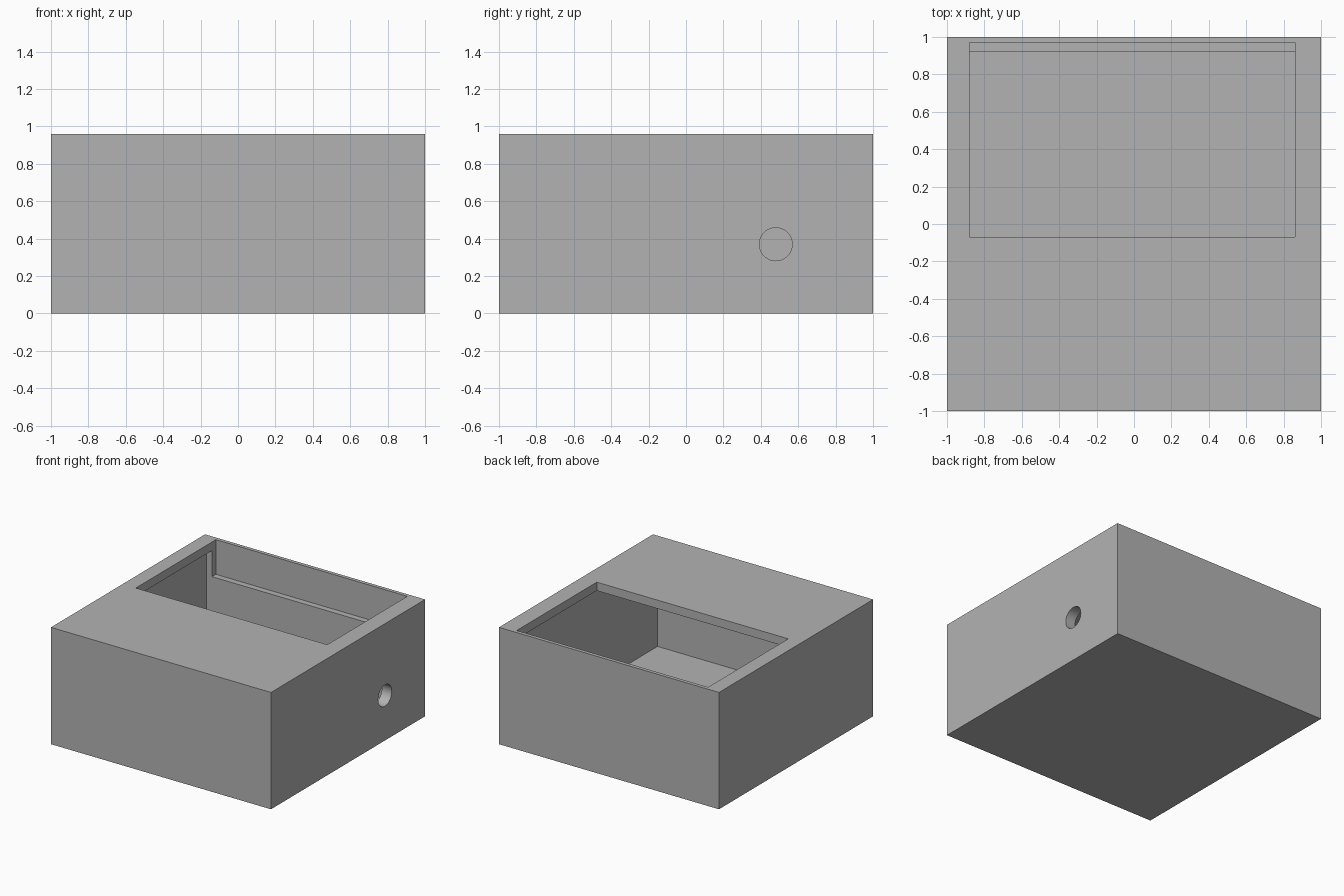
import bpy
from math import pi, radians

cube = bpy.data.objects.get("Cube")
if cube:
    bpy.data.objects.remove(cube, do_unlink=True)

GREY = (0.45, 0.45, 0.45, 1)
mat = bpy.data.materials.new("plain grey")
mat.use_nodes = True
mat.diffuse_color = GREY
mat.node_tree.nodes["Principled BSDF"].inputs["Base Color"].default_value = GREY


def block(name, low, high):
    """Box between two opposite corners."""
    centre = [(a + b) / 2 for a, b in zip(low, high)]
    bpy.ops.mesh.primitive_cube_add(size=1, location=centre)
    ob = bpy.context.object
    ob.name = name
    ob.scale = [b - a for a, b in zip(low, high)]
    bpy.ops.object.transform_apply(location=True, rotation=True, scale=True)
    ob.data.materials.append(mat)
    return ob


def cut(target, cutter):
    """Subtract the cutter, then discard it."""
    cutter.hide_render = True
    mod = target.modifiers.new("cut", "BOOLEAN")
    mod.operation = "DIFFERENCE"
    mod.solver = "EXACT"
    mod.object = cutter
    bpy.ops.object.select_all(action="DESELECT")
    target.select_set(True)
    bpy.context.view_layer.objects.active = target
    bpy.ops.object.modifier_apply(modifier=mod.name)
    bpy.data.objects.remove(cutter, do_unlink=True)


# Outer shell
box = block("box", (-1, -1, 0), (1, 1, 0.96))

# Hollow inside, wider than the opening so that a lip remains
cut(box, block("cavity_cutter", (-0.93, -0.93, 0.09), (0.91, 0.92, 0.89)))

# Top opening, which also carves the ledge in the back wall
cut(box, block("opening_cutter", (-0.88, -0.07, 0.675), (0.86, 0.97, 1.1)))

# Round cable hole through the left wall
bpy.ops.mesh.primitive_cylinder_add(vertices=48, radius=0.088, depth=0.4,
                                    location=(1, 0.48, 0.37), rotation=(0, pi / 2, 0))
hole = bpy.context.object
hole.name = "hole_cutter"
hole.data.materials.append(mat)
cut(box, hole)

bpy.ops.object.shade_smooth_by_angle(angle=radians(30))
